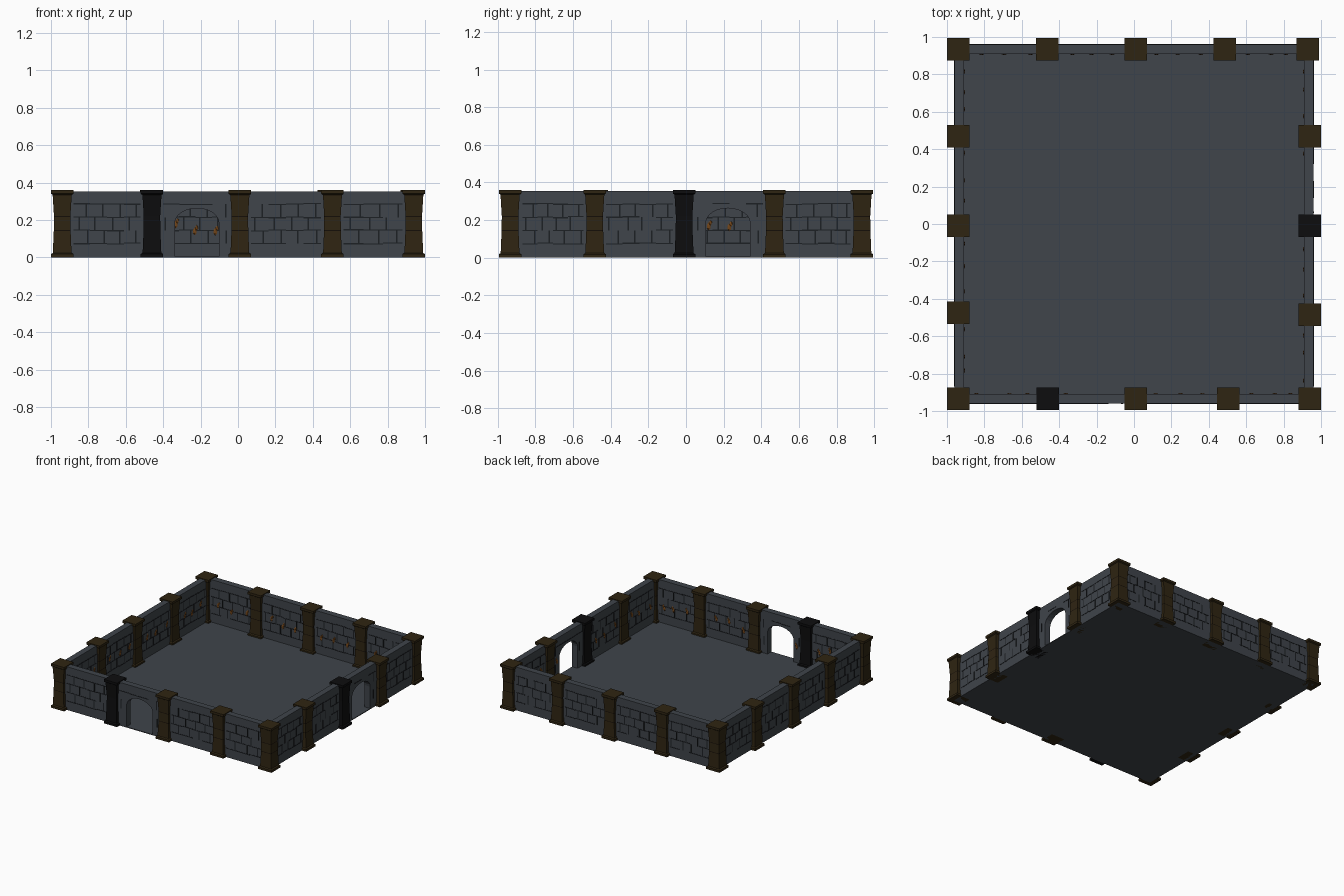
import bpy, bmesh, math, random
from mathutils import Matrix, Vector

random.seed(4)
cube = bpy.data.objects.get("Cube")
if cube:
    bpy.data.objects.remove(cube)


def material(name, rgb):
    m = bpy.data.materials.new(name)
    m.use_nodes = True
    m.diffuse_color = (*rgb, 1)
    m.node_tree.nodes["Principled BSDF"].inputs["Base Color"].default_value = (*rgb, 1)
    return m


stone = material("slate stone", (0.05, 0.058, 0.069))
mortar = material("dark mortar", (0.012, 0.014, 0.017))
brown = material("brown stone", (0.028, 0.018, 0.006))
seam = material("dark brown seam", (0.007, 0.004, 0.002))
black = material("black stone", (0.004, 0.004, 0.0045))
orange = material("rusty orange", (0.17, 0.06, 0.01))


def finish(name, bm, *mats):
    bmesh.ops.recalc_face_normals(bm, faces=bm.faces)
    mesh = bpy.data.meshes.new(name)
    bm.to_mesh(mesh)
    bm.free()
    ob = bpy.data.objects.new(name, mesh)
    for m in mats:
        mesh.materials.append(m)
    bpy.context.collection.objects.link(ob)
    return ob


def box(bm, lo, hi):
    lo, hi = Vector(lo), Vector(hi)
    mat = Matrix.Translation((lo + hi) / 2) @ Matrix.Diagonal((*(hi - lo), 1))
    bmesh.ops.create_cube(bm, size=1, matrix=mat)


# Walls are built along u, with w pointing outward, then moved into place
OUT, INN, TOP, HALF = 0.96, 0.91, 0.354, 0.96
SIDES = {
    "front": lambda u, w, z: (u, -w, z),
    "back": lambda u, w, z: (u, w, z),
    "left": lambda u, w, z: (w, u, z),
    "right": lambda u, w, z: (-w, u, z),
}
# In the model's own terms, left is +x
PILLARS = {
    "front": (-0.94, -0.46, 0.01, 0.505, 0.94),
    "back": (-0.94, -0.465, 0.01, 0.485, 0.93),
    "left": (-0.93, -0.485, -0.01, 0.47, 0.935),
    "right": (-0.93, -0.475, -0.01, 0.47, 0.935),
}
DOORS = {"front": -0.22, "left": 0.223}
DOOR_HALF, SPRING, RISE = 0.118, 0.185, 0.078
ROWS = (0.075, 0.145, 0.215, 0.285)


def place(bm, side):
    for v in bm.verts:
        v.co = SIDES[side](*v.co)


def wall(side):
    outline = [(-HALF, 0), (-HALF, TOP), (HALF, TOP), (HALF, 0)]
    door = DOORS.get(side)
    if door is not None:
        # Arched doorway notched into the outline
        outline.append((door + DOOR_HALF, 0))
        for i in range(13):
            a = math.pi * i / 12
            outline.append((door + DOOR_HALF * math.cos(a), SPRING + RISE * math.sin(a)))
        outline.append((door - DOOR_HALF, 0))
    bm = bmesh.new()
    face = bm.faces.new([bm.verts.new((u, INN, z)) for u, z in outline])
    ext = bmesh.ops.extrude_face_region(bm, geom=[face])
    moved = [g for g in ext["geom"] if isinstance(g, bmesh.types.BMVert)]
    bmesh.ops.translate(bm, verts=moved, vec=(0, OUT - INN, 0))
    bmesh.ops.triangulate(bm, faces=[f for f in bm.faces if len(f.verts) > 4])
    place(bm, side)
    finish(side + "_wall", bm, stone)


def brick_joints(side):
    bm = bmesh.new()
    door = DOORS.get(side)

    def joint(u0, u1, z0, z1, w):
        if door is not None and u1 > door - 0.13 and u0 < door + 0.13 and z0 < 0.28:
            return
        box(bm, (u0, w - 0.002, z0), (u1, w + 0.002, z1))

    stops = PILLARS[side]
    for w in (OUT, INN):
        for a, b in zip(stops, stops[1:]):
            a, b = a + 0.06, b - 0.06
            count = max(3, round((b - a) / 0.09))
            step = (b - a) / count
            # Broken bed joints
            for z in ROWS:
                for i in range(count):
                    dz = random.uniform(-0.003, 0.003)
                    if random.random() < 0.9:
                        joint(a + i * step, a + (i + 1) * step, z + dz - 0.003, z + dz + 0.003, w)
            # Staggered upright joints
            for r in range(3):
                for i in range(count):
                    u = a + (i + (0.25 if r % 2 else 0.75)) * step + random.uniform(-0.01, 0.01)
                    joint(u - 0.004, u + 0.004, ROWS[r], ROWS[r + 1], w)
    place(bm, side)
    finish(side + "_brick_joints", bm, mortar)


def rust_patches(side):
    bm = bmesh.new()
    door = DOORS.get(side)
    stops = PILLARS[side]
    for a, b in zip(stops, stops[1:]):
        for i in range(3):
            u = a + (b - a) * (0.25 + 0.25 * i) + random.uniform(-0.03, 0.03)
            z = random.uniform(0.12, 0.18)
            if door is not None and abs(u - door) < 0.14:
                continue
            for du, dz, s in ((0, 0, 1), (0.009, 0.018, 0.7)):
                mat = Matrix.Translation((u + du, INN, z + dz)) @ Matrix.Diagonal((0.012 * s, 0.006, 0.022 * s, 1))
                bmesh.ops.create_icosphere(bm, subdivisions=1, radius=1, matrix=mat)
    place(bm, side)
    finish(side + "_rust_patches", bm, orange)


# Square pillar: flared shaft between a base and a cap, with two dark seams
RINGS = ((0, 0.06), (0.018, 0.06), (0.024, 0.05), (0.142, 0.045), (0.147, 0.045),
         (0.217, 0.044), (0.222, 0.044), (0.335, 0.051), (0.341, 0.06), (0.36, 0.06))


def pillar(name, x, y, mat):
    bm = bmesh.new()
    loops = []
    for z, r in RINGS:
        corners = ((-r, -r), (r, -r), (r, r), (-r, r))
        loops.append([bm.verts.new((x + dx, y + dy, z)) for dx, dy in corners])
    for n, (lo, hi) in enumerate(zip(loops, loops[1:])):
        for i in range(4):
            j = (i + 1) % 4
            f = bm.faces.new((lo[i], lo[j], hi[j], hi[i]))
            f.material_index = 1 if n in (3, 5) else 0
    bm.faces.new(loops[0])
    bm.faces.new(loops[-1])
    finish(name, bm, mat, seam if mat == brown else black)


for side in SIDES:
    wall(side)
    brick_joints(side)
    rust_patches(side)
    # Corner pillars belong to the front and back rows
    stops = PILLARS[side]
    if side in ("left", "right"):
        stops = stops[1:-1]
    for n, u in enumerate(stops):
        x, y, z = SIDES[side](u, 0.935 if side in ("front", "back") else 0.94, 0)
        dark = (side == "front" and n == 1) or (side == "left" and n == 1)
        pillar(f"{side}_pillar_{n + 1}", x, y, black if dark else brown)

# Floor slab
bm = bmesh.new()
box(bm, (-HALF, -HALF, 0), (HALF, HALF, 0.006))
finish("floor", bm, stone)
